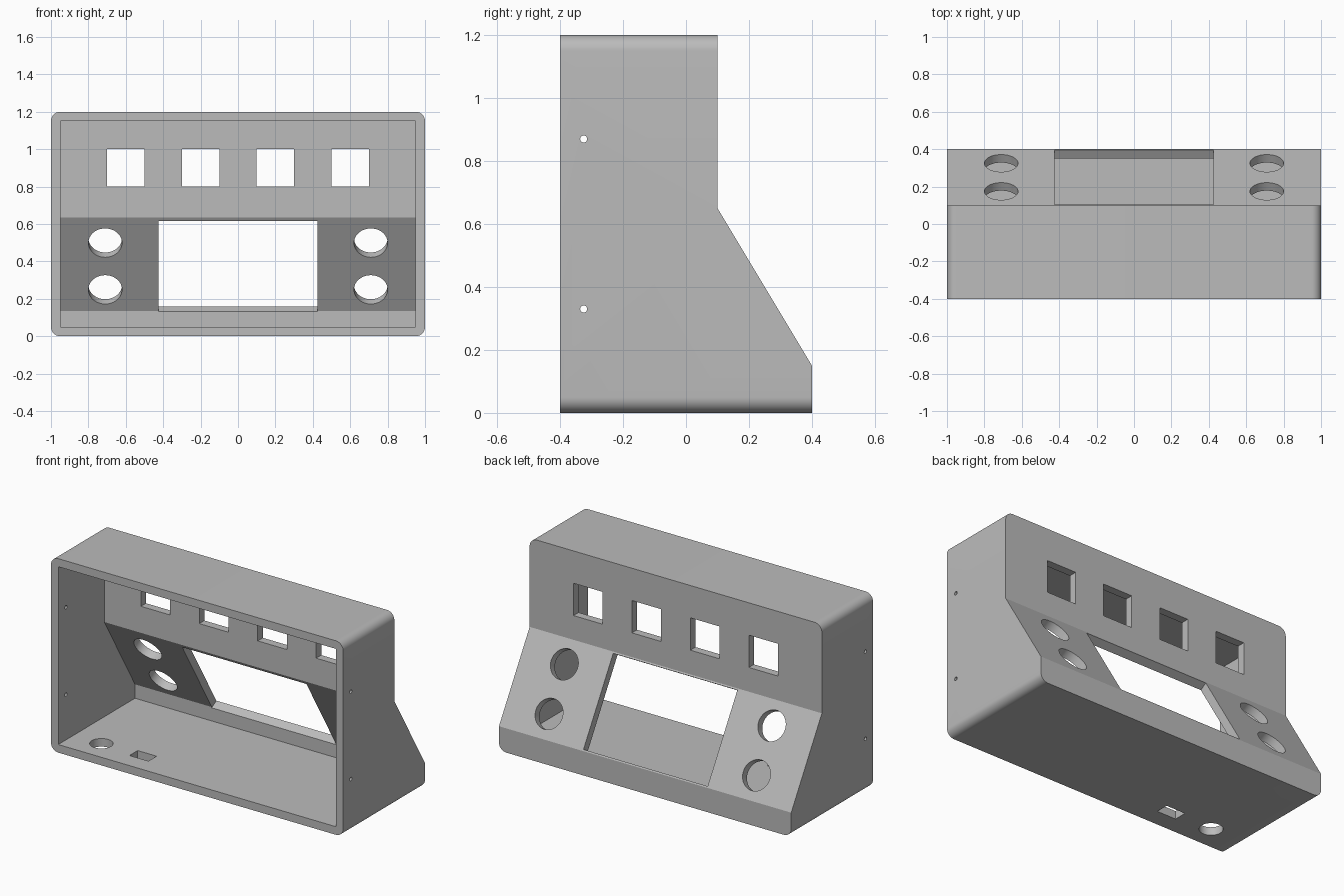
import bpy, bmesh, math
from mathutils import Matrix, Vector

if "Cube" in bpy.data.objects:
    bpy.data.objects.remove(bpy.data.objects["Cube"])

WALL = 0.05
grey = bpy.data.materials.new("plain grey")
grey.use_nodes = True
grey.diffuse_color = (0.5, 0.5, 0.5, 1)
grey.node_tree.nodes["Principled BSDF"].inputs["Base Color"].default_value = (0.5, 0.5, 0.5, 1)


def add_prism(bm, profile, half_width):
    """Extrude a (y, z) profile across x."""
    face = bm.faces.new([bm.verts.new((-half_width, y, z)) for y, z in profile])
    out = bmesh.ops.extrude_face_region(bm, geom=[face])
    moved = [v for v in out["geom"] if isinstance(v, bmesh.types.BMVert)]
    bmesh.ops.translate(bm, verts=moved, vec=(2 * half_width, 0, 0))
    bmesh.ops.recalc_face_normals(bm, faces=bm.faces)


def add_box(bm, centre, size, turn=Matrix()):
    matrix = Matrix.Translation(centre) @ turn @ Matrix.Diagonal((*size, 1))
    bmesh.ops.create_cube(bm, size=1, matrix=matrix)


def add_cylinder(bm, centre, radius, depth, turn=Matrix()):
    bmesh.ops.create_cone(bm, cap_ends=True, segments=48, radius1=radius, radius2=radius,
                          depth=depth, matrix=Matrix.Translation(centre) @ turn)


def make_object(name, bm):
    mesh = bpy.data.meshes.new(name)
    bm.to_mesh(mesh)
    bm.free()
    mesh.materials.append(grey)
    obj = bpy.data.objects.new(name, mesh)
    bpy.context.collection.objects.link(obj)
    return obj


# Outer shell with the four long corners rounded
bm = bmesh.new()
add_prism(bm, [(-0.4, 0), (0.4, 0), (0.4, 0.15), (0.1, 0.65), (0.1, 1.2), (-0.4, 1.2)], 1)
corners = [e for e in bm.edges
           if abs(e.verts[0].co.y - e.verts[1].co.y) > 0.4
           and abs(e.verts[0].co.z - e.verts[1].co.z) < 0.01]
bmesh.ops.bevel(bm, geom=corners, offset=WALL, segments=10, profile=0.5, affect="EDGES")
case = make_object("enclosure", bm)

# Cavity, open at the front
bm = bmesh.new()
add_prism(bm, [(-0.5, WALL), (0.35, WALL), (0.35, 0.136), (0.05, 0.636),
               (0.05, 1.15), (-0.5, 1.15)], 1 - WALL)
cavity = make_object("cavity_cutter", bm)

# Openings through the walls
bm = bmesh.new()
for x in (-0.6, -0.2, 0.2, 0.6):
    add_box(bm, (x, 0.08, 0.9), (0.2, 0.2, 0.2))

# Sloped panel: screen opening and two round holes on each side
along = Vector((0, -0.3, 0.5))
middle = Vector((0, 0.25, 0.4))
tilt = Matrix.Rotation(-math.atan2(0.3, 0.5 ) - math.pi / 2 + math.atan2(0.3, 0.5) * 2, 4, "X")
add_box(bm, middle, (0.85, 0.564, 0.18), tilt)
for side in (-1, 1):
    for step in (-0.25, 0.25):
        add_cylinder(bm, middle + along * step + Vector((side * 0.71, 0, 0)), 0.09, 0.18, tilt)
    # Screw holes in the side walls
    for z in (0.33, 0.87):
        add_cylinder(bm, (side * 0.98, -0.325, z), 0.011, 0.2, Matrix.Rotation(math.pi / 2, 4, "Y"))

# Cable hole and socket slot in the floor
add_cylinder(bm, (-0.76, -0.25, 0.02), 0.066, 0.2)
add_box(bm, (-0.475, -0.25, 0.02), (0.13, 0.08, 0.2))
openings = make_object("opening_cutters", bm)

# Cut the shell, then drop the cutters
bpy.context.view_layer.objects.active = case
case.select_set(True)
for cutter in (cavity, openings):
    cutter.hide_render = True
    mod = case.modifiers.new(cutter.name, "BOOLEAN")
    mod.operation = "DIFFERENCE"
    mod.solver = "EXACT"
    mod.object = cutter
    bpy.ops.object.modifier_apply(modifier=mod.name)
    bpy.data.objects.remove(cutter)

bpy.ops.object.shade_smooth_by_angle(angle=math.radians(30))
